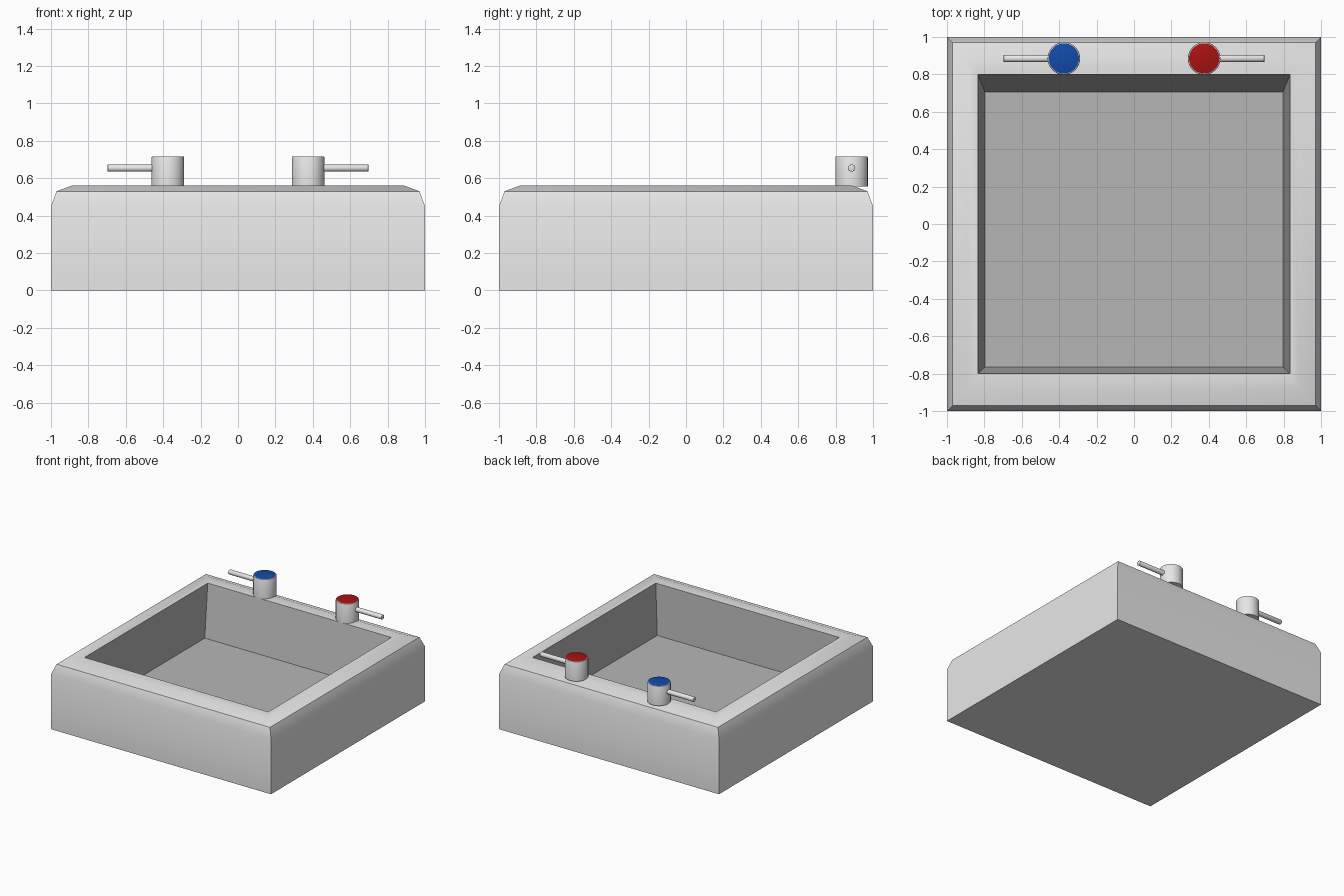
import bpy, bmesh, math
from mathutils import Matrix, Vector

if "Cube" in bpy.data.objects:
    bpy.data.objects.remove(bpy.data.objects["Cube"])


def material(name, rgb):
    m = bpy.data.materials.new(name)
    m.diffuse_color = (*rgb, 1)
    m.use_nodes = True
    m.node_tree.nodes["Principled BSDF"].inputs["Base Color"].default_value = m.diffuse_color
    return m


WHITE = material("white ceramic", (0.8, 0.8, 0.8))
GREY = material("basin grey", (0.47, 0.47, 0.47))
BLUE = material("cold blue", (0.006, 0.07, 0.4))
RED = material("hot red", (0.4, 0.006, 0.006))


def finish(bm, name, mats, angle):
    bmesh.ops.recalc_face_normals(bm, faces=bm.faces)
    me = bpy.data.meshes.new(name)
    bm.to_mesh(me)
    bm.free()
    ob = bpy.data.objects.new(name, me)
    bpy.context.collection.objects.link(ob)
    for m in mats:
        me.materials.append(m)
    bpy.ops.object.select_all(action='DESELECT')
    ob.select_set(True)
    bpy.context.view_layer.objects.active = ob
    bpy.ops.object.shade_smooth_by_angle(angle=math.radians(angle))
    return ob


# Sink: stacked rectangular loops (x half width, y front, y back, z)
levels = [(1.0, -1.0, 1.0, 0.0), (1.0, -1.0, 1.0, 0.45),
          (0.97, -0.97, 0.97, 0.53), (0.89, -0.89, 0.89, 0.56),
          (0.835, -0.80, 0.80, 0.557), (0.797, -0.765, 0.707, 0.15)]
bm = bmesh.new()
loops = [[bm.verts.new(p) for p in ((-x, f, z), (x, f, z), (x, b, z), (-x, b, z))]
         for x, f, b, z in levels]
bm.faces.new(loops[0])
for k, (lo, hi) in enumerate(zip(loops, loops[1:])):
    for i in range(4):
        j = (i + 1) % 4
        face = bm.faces.new((lo[i], lo[j], hi[j], hi[i]))
        face.material_index = int(k == len(levels) - 2)
bm.faces.new(loops[-1]).material_index = 1
finish(bm, "sink_basin", [WHITE, GREY], 30)


# Taps: bevelled knob with coloured top, and a round side lever
def bevelled_cylinder(name, radius, depth, bevel, segs, matrix, mats):
    bm = bmesh.new()
    bmesh.ops.create_cone(bm, cap_ends=True, segments=segs, radius1=radius,
                          radius2=radius, depth=depth)
    rim = [e for e in bm.edges if all(v.co.z > 0 for v in e.verts)]
    bmesh.ops.bevel(bm, geom=rim, offset=bevel, segments=2, profile=0.5,
                    affect='EDGES')
    if len(mats) > 1:
        for f in bm.faces:
            f.material_index = int(len(f.verts) > 4 and f.calc_center_median().z > 0)
    bm.transform(matrix)
    return finish(bm, name, mats, 40)


for side, label, colour in ((-1, "cold", BLUE), (1, "hot", RED)):
    bevelled_cylinder(label + "_tap", 0.087, 0.161, 0.006, 32,
                      Matrix.Translation((side * 0.375, 0.885, 0.6365)),
                      [WHITE, colour])
    turn = Matrix.Rotation(side * math.pi / 2, 4, 'Y')
    bevelled_cylinder(label + "_lever", 0.0195, 0.297, 0.003, 16,
                      Matrix.Translation((side * 0.5485, 0.885, 0.654)) @ turn,
                      [WHITE])
